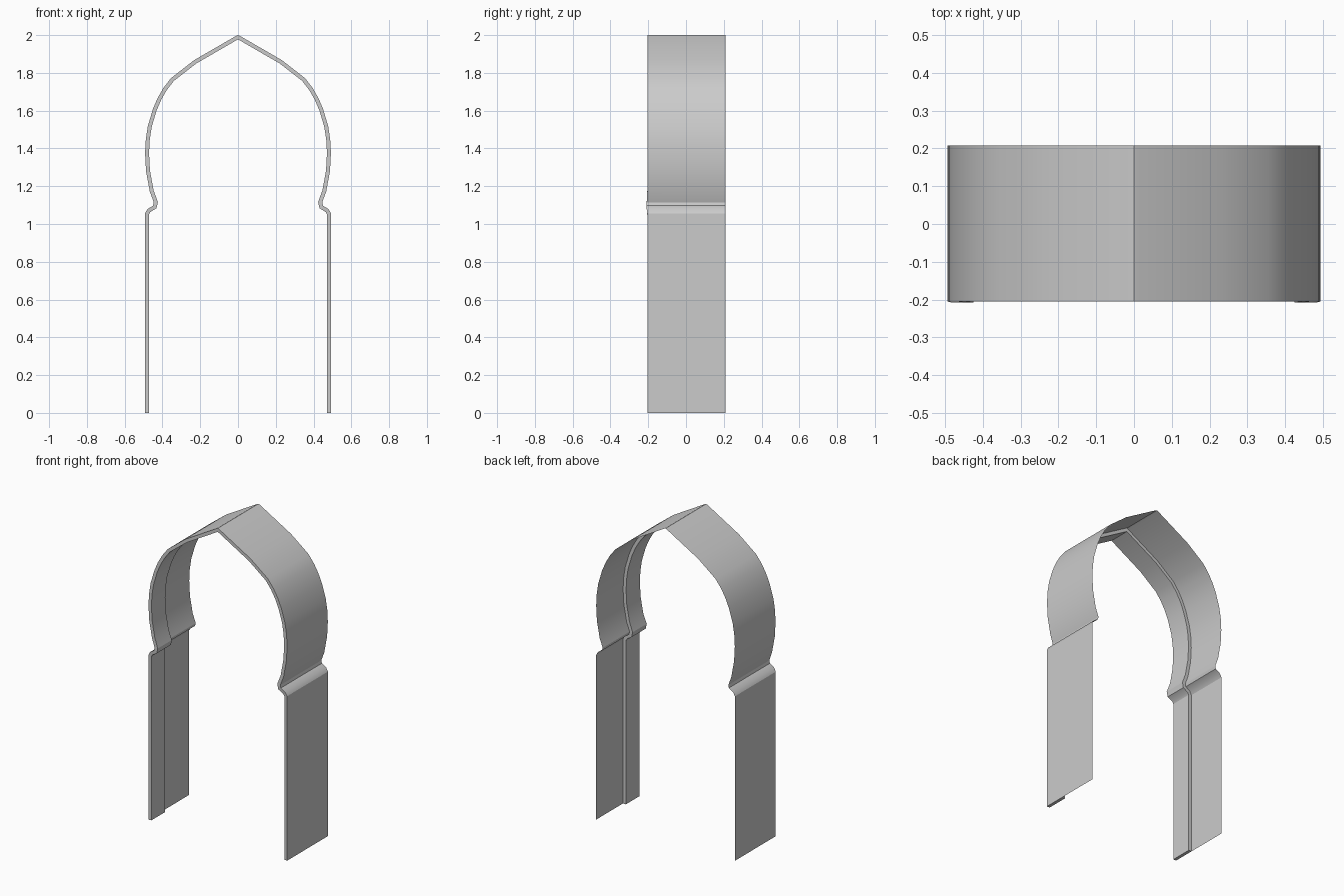
import bpy, bmesh
from mathutils import Vector

if "Cube" in bpy.data.objects:
    bpy.data.objects.remove(bpy.data.objects["Cube"])

FRONT, STEP, BACK, THICK = -0.205, -0.065, 0.208, 0.021

# Right half of the outer arch outline (x, z), foot to apex
half = [(0.493, 0), (0.493, 1.055), (0.480, 1.078), (0.450, 1.097),
        (0.446, 1.115), (0.467, 1.172), (0.487, 1.28), (0.492, 1.375),
        (0.488, 1.45), (0.477, 1.52), (0.450, 1.61), (0.425, 1.668),
        (0.395, 1.72), (0.355, 1.772), (0.233, 1.867), (0.010, 1.996)]
outer = [Vector(p) for p in half + [(0, 2.0)] + [(-x, z) for x, z in reversed(half)]]


def offset(pts, d):
    """Mitred inward offset of an open outline."""
    segs = [(b - a).normalized() for a, b in zip(pts, pts[1:])]
    norms = [Vector((-s.y, s.x)) for s in segs]
    out = []
    for i, p in enumerate(pts):
        n0, n1 = norms[max(i - 1, 0)], norms[min(i, len(norms) - 1)]
        m = (n0 + n1).normalized()
        out.append(p + m * d / max(m.dot(n0), 0.7))
    return out


def sweep(name, rails, cap=False):
    """Skin strips between successive (outline, y) rails."""
    bm = bmesh.new()
    rows = []
    for pts, y in rails:
        row = []
        for p in pts:
            # the pinched shoulder stands slightly proud at the front
            bump = -0.003 if y == FRONT and 1.07 < p.y < 1.14 else 0
            row.append(bm.verts.new((p.x, y + bump, p.y)))
        rows.append(row)
    for a, b in zip(rows, rows[1:]):
        for i in range(len(a) - 1):
            bm.faces.new((a[i], b[i], b[i + 1], a[i + 1]))
    if cap:
        bm.faces.new([r[0] for r in reversed(rows)])
        bm.faces.new([r[-1] for r in rows])
    me = bpy.data.meshes.new(name)
    bm.to_mesh(me)
    bm.free()
    ob = bpy.data.objects.new(name, me)
    bpy.context.collection.objects.link(ob)
    bpy.ops.object.select_all(action='DESELECT')
    ob.select_set(True)
    bpy.context.view_layer.objects.active = ob
    bpy.ops.object.shade_smooth_by_angle(angle=0.5)
    return ob


inner = offset(outer, THICK)
for p in (inner[0], inner[-1]):
    p.y = 0

# Thin full-depth outer sheet
sweep("arch_lining", [(outer, BACK), (outer, FRONT)])

# Thicker rim along the front: front face, inner face, rear step, foot caps
sweep("front_rim", [(outer, FRONT), (inner, FRONT), (inner, STEP), (outer, STEP)], cap=True)
